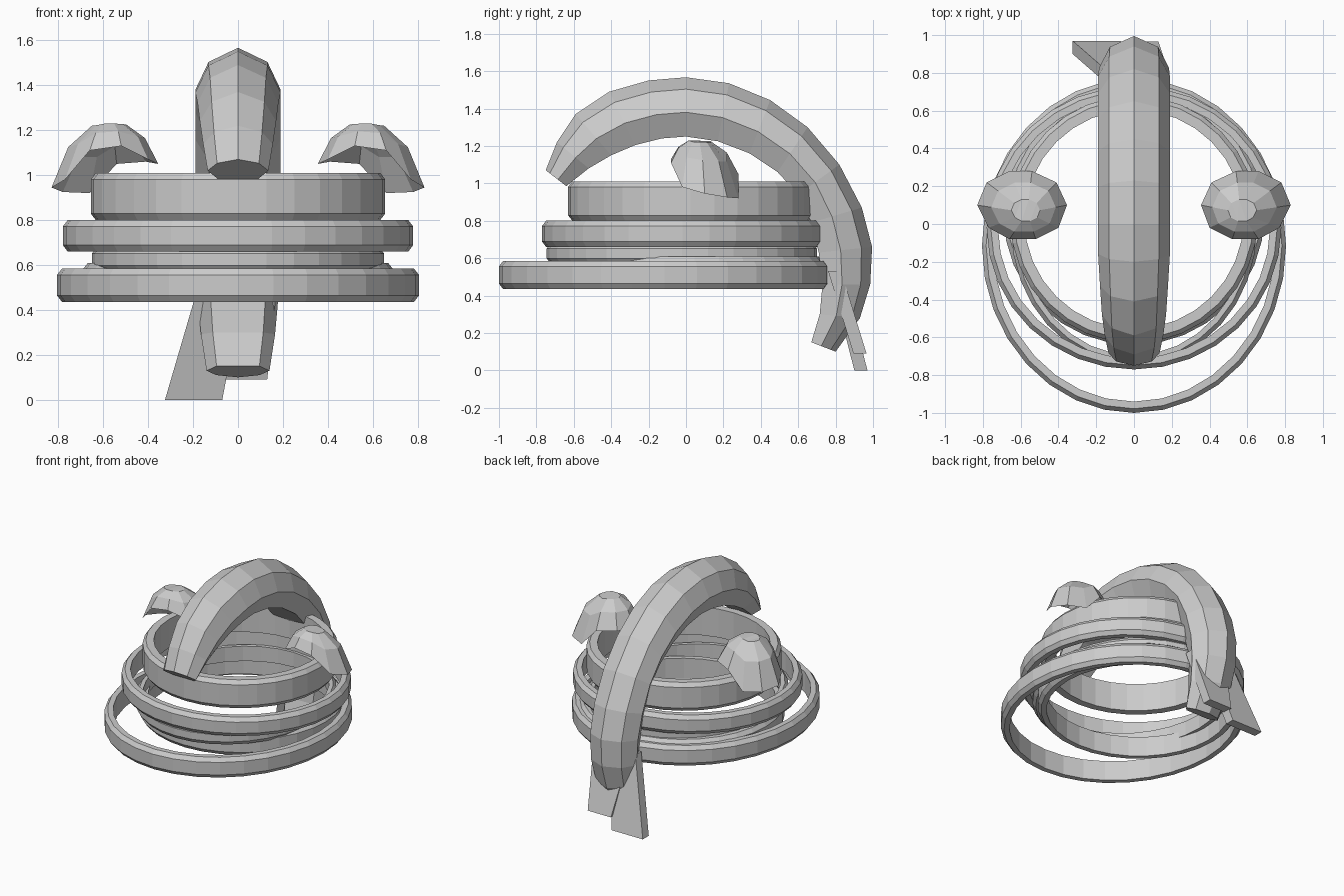
import bpy, math
from mathutils import Vector

if "Cube" in bpy.data.objects:
    bpy.data.objects.remove(bpy.data.objects["Cube"])


def make(name, verts, faces):
    me = bpy.data.meshes.new(name)
    me.from_pydata(verts, [], faces)
    me.update()
    ob = bpy.data.objects.new(name, me)
    bpy.context.collection.objects.link(ob)
    return ob


def loft(name, rings, closed=False, caps=True):
    n, m = len(rings[0]), len(rings)
    verts = [v for r in rings for v in r]
    faces = []
    for i in range(m if closed else m - 1):
        a, b = i * n, ((i + 1) % m) * n
        faces += [(a + j, a + (j + 1) % n, b + (j + 1) % n, b + j) for j in range(n)]
    if caps and not closed:
        faces += [tuple(range(n))[::-1], tuple(range((m - 1) * n, m * n))]
    return make(name, verts, faces)


def band(name, rx, y0, y1, z0, z1, t, sides=32):
    """Oval band with chamfered outer edges."""
    cy, ry, c = (y0 + y1) / 2, (y1 - y0) / 2, 0.022
    prof = [(-t, z0), (-c, z0), (0, z0 + c * 1.3), (0, z1 - c * 1.3), (-c, z1), (-t, z1)]
    rings = []
    for i in range(sides):
        a = math.tau * i / sides
        rings.append([((rx + d) * math.cos(a), cy + (ry + d) * math.sin(a), z)
                      for d, z in prof])
    return loft(name, rings, closed=True)


# Stacked head bands
band("top_band", 0.655, -0.63, 0.68, 0.80, 1.01, 0.075)
band("upper_band", 0.78, -0.77, 0.73, 0.66, 0.80, 0.06)
band("middle_band", 0.65, -0.745, 0.70, 0.57, 0.68, 0.05)
band("inner_band", 0.69, -0.64, 0.73, 0.46, 0.61, 0.06)
band("lower_band", 0.805, -1.0, 0.77, 0.435, 0.585, 0.06)

# Arched crest: (outer y, outer z, inner y, inner z, half width)
crest = [(-.75, 1.07, -.64, .985, .135), (-.69, 1.22, -.52, 1.08, .155),
         (-.59, 1.37, -.40, 1.15, .17), (-.41, 1.49, -.27, 1.205, .18),
         (-.20, 1.55, -.13, 1.24, .19), (0, 1.567, 0, 1.25, .19),
         (.23, 1.535, .17, 1.225, .19), (.45, 1.445, .34, 1.16, .19),
         (.65, 1.30, .49, 1.06, .19), (.82, 1.10, .60, .94, .19),
         (.94, .87, .67, .79, .19), (.995, .66, .71, .63, .185),
         (.985, .46, .73, .46, .18), (.93, .28, .715, .30, .165),
         (.80, .10, .67, .15, .14)]
section = [(0, 0), (.69, .2), (1, .59), (.68, 1), (-.68, 1), (-1, .59), (-.69, .2)]
rings = []
for oy, oz, iy, iz, w in crest:
    rings.append([(w * u, oy + (iy - oy) * v, oz + (iz - oz) * v) for u, v in section])
loft("crest", rings)

# Curved ear caps, a thin tilted dome on each side
rim = [(.355, .10, 1.05), (.40, -.02, 1.07), (.52, -.08, 1.13), (.66, -.08, 1.11),
       (.77, -.02, .98), (.83, .10, .945), (.78, .22, .925), (.66, .28, .92),
       (.54, .28, 1.05), (.41, .22, 1.06)]
apex = Vector((.565, .06, 1.235))
for side, label in ((1, "right"), (-1, "left")):
    levels = []
    for f, h in ((1, 0), (.72, .62), (.32, .95)):
        level = []
        for p in rim:
            x = apex.x + (p[0] - apex.x) * f
            y = apex.y + (p[1] - apex.y) * f
            level.append((side * x, y, p[2] + (apex.z - p[2]) * h))
        levels.append(level)
    # inner surface of the cap, closed into a thin shell
    inner = [[(side * (apex.x + (abs(x) - apex.x) * .93),
               apex.y + (y - apex.y) * .93, z - .035) for x, y, z in lv]
             for lv in levels[1:]]
    loft("ear_cap_" + label, inner[::-1] + levels)

# Flared ribbon tails hanging at the back: corners (x, y, z)
def tail(name, corners, t):
    front = [Vector(c) for c in corners]
    back = [c + Vector((0, t, 0)) for c in front]
    return loft(name, [front, back])


tail("long_tail", [(-.17, .765, .53), (.03, .765, .53), (-.07, .90, 0), (-.325, .90, 0)], .07)
tail("short_tail", [(-.12, .76, .53), (.175, .76, .53), (.13, .895, .09), (-.06, .895, .09)], .07)

# Consistent outward normals
import bmesh
for ob in bpy.context.collection.objects:
    bm = bmesh.new()
    bm.from_mesh(ob.data)
    if ob.name.startswith("ear_cap"):
        top = [f for f in bm.faces if len(f.verts) > 4]
        bmesh.ops.triangulate(bm, faces=top)
        # bridge the gap at the top so the shell is watertight
    bmesh.ops.recalc_face_normals(bm, faces=bm.faces)
    bm.to_mesh(ob.data)
    bm.free()
